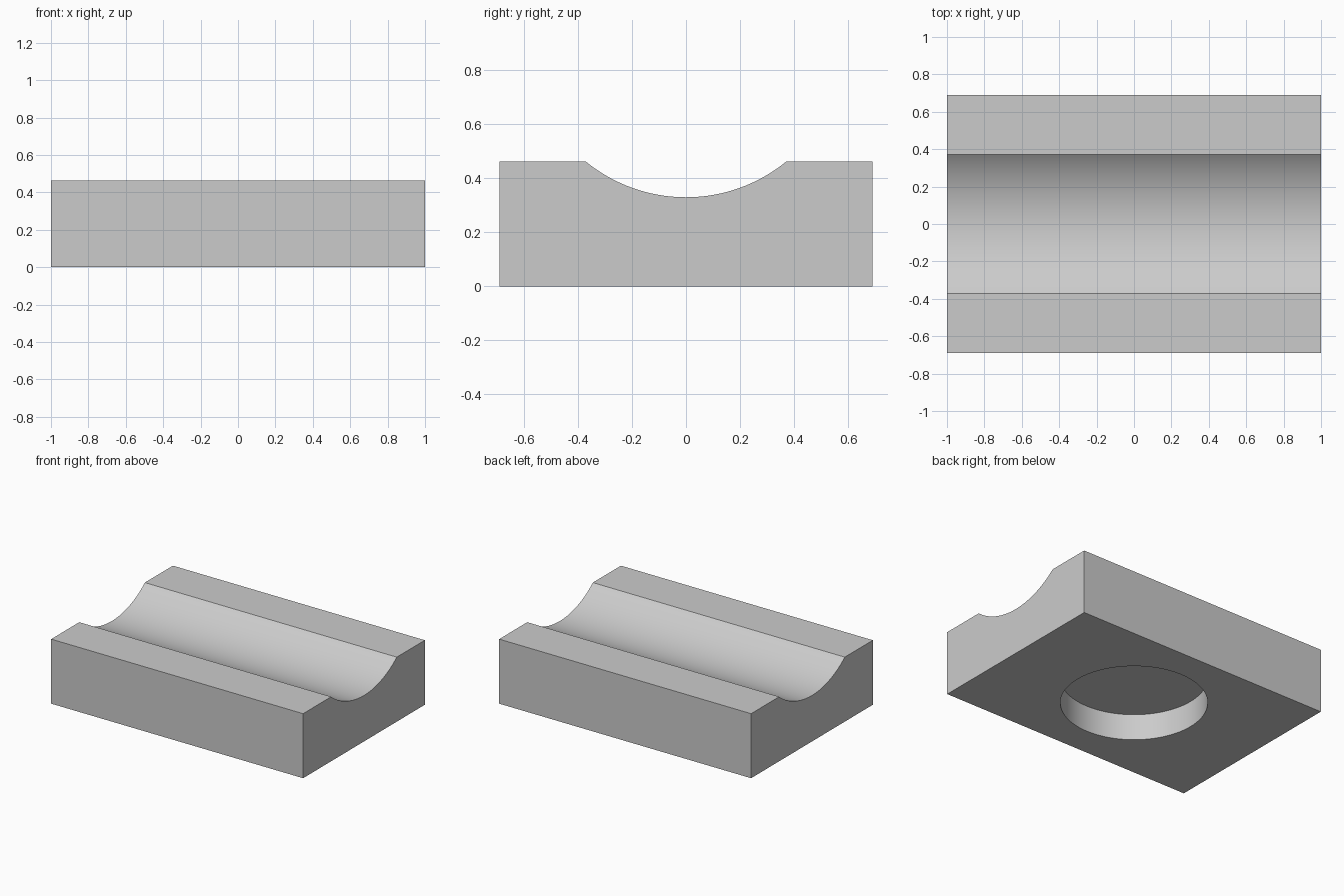
import bpy, bmesh, math

cube = bpy.data.objects.get("Cube")
if cube:
    bpy.data.objects.remove(cube, do_unlink=True)

HALF_X, HALF_Y, HEIGHT = 1.0, 0.69, 0.463
GROOVE_HALF, GROOVE_FLOOR = 0.372, 0.33
HOLE_RADIUS, HOLE_DEPTH = 0.477, 0.187

grey = bpy.data.materials.new("plain grey")
grey.use_nodes = True
colour = (0.6, 0.6, 0.6, 1)
grey.diffuse_color = colour
grey.node_tree.nodes["Principled BSDF"].inputs["Base Color"].default_value = colour


def add_object(name, bm):
    bmesh.ops.recalc_face_normals(bm, faces=bm.faces)
    mesh = bpy.data.meshes.new(name)
    bm.to_mesh(mesh)
    bm.free()
    mesh.materials.append(grey)
    obj = bpy.data.objects.new(name, mesh)
    bpy.context.collection.objects.link(obj)
    return obj


# Block: end profile with a shallow circular groove, extruded along x
depth = HEIGHT - GROOVE_FLOOR
radius = (GROOVE_HALF ** 2 + depth ** 2) / (2 * depth)
sweep = math.asin(GROOVE_HALF / radius)
steps = 48
profile = [(-HALF_Y, HEIGHT), (-HALF_Y, 0), (HALF_Y, 0), (HALF_Y, HEIGHT)]
for i in range(steps + 1):
    a = sweep * (1 - 2 * i / steps)
    profile.append((radius * math.sin(a), GROOVE_FLOOR + radius * (1 - math.cos(a))))

bm = bmesh.new()
end = bm.faces.new([bm.verts.new((-HALF_X, y, z)) for y, z in profile])
side = bmesh.ops.extrude_face_region(bm, geom=[end], use_keep_orig=True)
moved = [v for v in side["geom"] if isinstance(v, bmesh.types.BMVert)]
bmesh.ops.translate(bm, verts=moved, vec=(2 * HALF_X, 0, 0))
block = add_object("grooved_block", bm)

# Round blind recess in the underside
bm = bmesh.new()
bmesh.ops.create_cone(bm, cap_ends=True, segments=96, radius1=HOLE_RADIUS,
                      radius2=HOLE_RADIUS, depth=2 * HOLE_DEPTH)
cutter = add_object("recess_cutter", bm)
cutter.hide_render = True

cut = block.modifiers.new("recess", 'BOOLEAN')
cut.operation = 'DIFFERENCE'
cut.solver = 'EXACT'
cut.object = cutter

bpy.ops.object.select_all(action='DESELECT')
block.select_set(True)
bpy.context.view_layer.objects.active = block
bpy.ops.object.modifier_apply(modifier=cut.name)
bpy.data.objects.remove(cutter, do_unlink=True)

# Smooth groove and recess wall, crisp edges elsewhere
bpy.ops.object.shade_smooth_by_angle(angle=math.radians(25))
